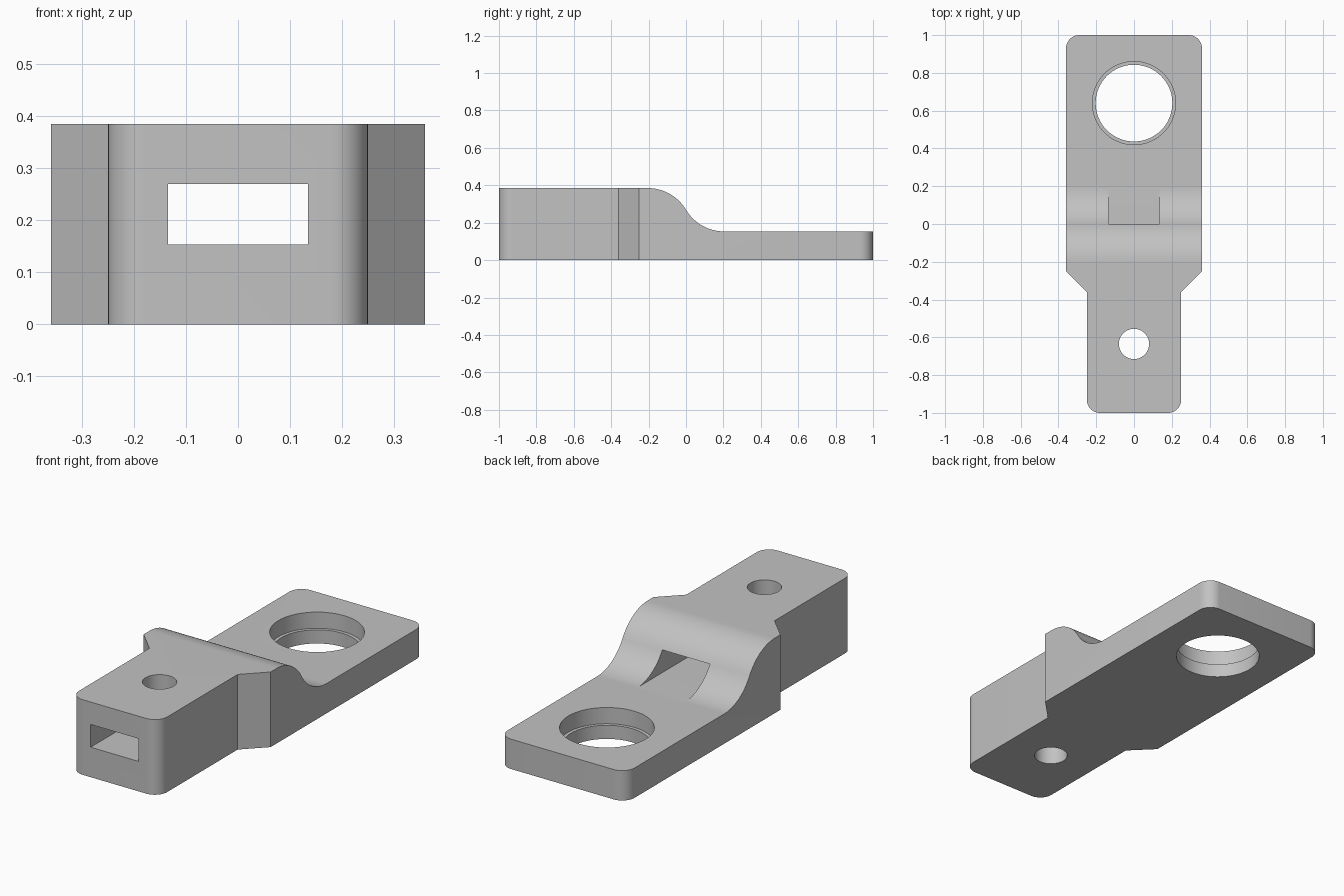
import bpy
import bmesh
import math
from mathutils import Vector

cube = bpy.data.objects.get("Cube")
if cube:
    bpy.data.objects.remove(cube, do_unlink=True)

TOP, LOW = 0.385, 0.153          # heights of the thick and thin ends
WIDE, NARROW = 0.36, 0.25        # half widths
CORNER = 0.07

grey = bpy.data.materials.new("plain grey")
grey.use_nodes = True
colour = (0.54, 0.54, 0.54, 1)
grey.diffuse_color = colour
grey.node_tree.nodes["Principled BSDF"].inputs["Base Color"].default_value = colour


def arc(cx, cy, radius, start, end, steps=12):
    angles = [math.radians(start + (end - start) * i / steps) for i in range(steps + 1)]
    return [(cx + radius * math.cos(a), cy + radius * math.sin(a)) for a in angles]


def prism(name, points, sweep):
    """Extrude a closed loop of 3D points along a vector."""
    bm = bmesh.new()
    face = bm.faces.new([bm.verts.new(p) for p in points])
    new = bmesh.ops.extrude_face_region(bm, geom=[face])["geom"]
    moved = [v for v in new if isinstance(v, bmesh.types.BMVert)]
    bmesh.ops.translate(bm, verts=moved, vec=Vector(sweep))
    bmesh.ops.recalc_face_normals(bm, faces=bm.faces)
    mesh = bpy.data.meshes.new(name)
    bm.to_mesh(mesh)
    bm.free()
    mesh.materials.append(grey)
    obj = bpy.data.objects.new(name, mesh)
    bpy.context.collection.objects.link(obj)
    return obj


def upright(name, outline, bottom, top):
    return prism(name, [(x, y, bottom) for x, y in outline], (0, 0, top - bottom))


def combine(target, tool, operation):
    """Apply a boolean and discard the tool."""
    mod = target.modifiers.new(operation.title(), 'BOOLEAN')
    mod.operation, mod.solver, mod.object = operation, 'EXACT', tool
    bpy.context.view_layer.objects.active = target
    bpy.ops.object.modifier_apply(modifier=mod.name)
    bpy.data.objects.remove(tool, do_unlink=True)


# Plan outline: narrow rounded end, angled shoulders, wide rounded end
half = arc(NARROW - CORNER, -1 + CORNER, CORNER, -90, 0)
half += [(NARROW, -0.36), (WIDE, -0.25)]
half += arc(WIDE - CORNER, 1 - CORNER, CORNER, 0, 90)
outline = half + [(-x, y) for x, y in reversed(half)]
bracket = upright("bracket_body", outline, 0, 0.5)

# Side profile: two tangent arcs step down from thick to thin
reach, drop = 0.205, (TOP - LOW) / 2
radius = (reach ** 2 + drop ** 2) / (2 * drop)
bend = math.degrees(math.asin(reach / radius))
side = [(-1.1, -0.1), (-1.1, TOP)]
side += arc(-reach, TOP - radius, radius, 90, 90 - bend, 24)
side += arc(reach, LOW + radius, radius, 270 - bend, 270, 24)[1:]
side += [(1.1, LOW), (1.1, -0.1)]
profile = prism("side_profile", [(-0.5, y, z) for y, z in side], (1, 0, 0))
combine(bracket, profile, 'INTERSECT')

# Rectangular slot running lengthwise through the thick end
slot = [(-0.135, -1.1), (0.135, -1.1), (0.135, 0.3), (-0.135, 0.3)]
combine(bracket, upright("slot_cutter", slot, LOW + 0.0005, 0.27), 'DIFFERENCE')

# Small bolt hole, large hole and its counterbore
for name, y, r, bottom in (("bolt_hole", -0.635, 0.08, -0.1),
                           ("large_hole", 0.64, 0.203, -0.1),
                           ("counterbore", 0.64, 0.22, 0.07)):
    circle = arc(0, y, r, 0, 360, 64)[:-1]
    combine(bracket, upright(name, circle, bottom, 0.6), 'DIFFERENCE')

bpy.ops.object.select_all(action='DESELECT')
bracket.select_set(True)
bpy.context.view_layer.objects.active = bracket
bpy.ops.object.shade_smooth_by_angle(angle=math.radians(30))
